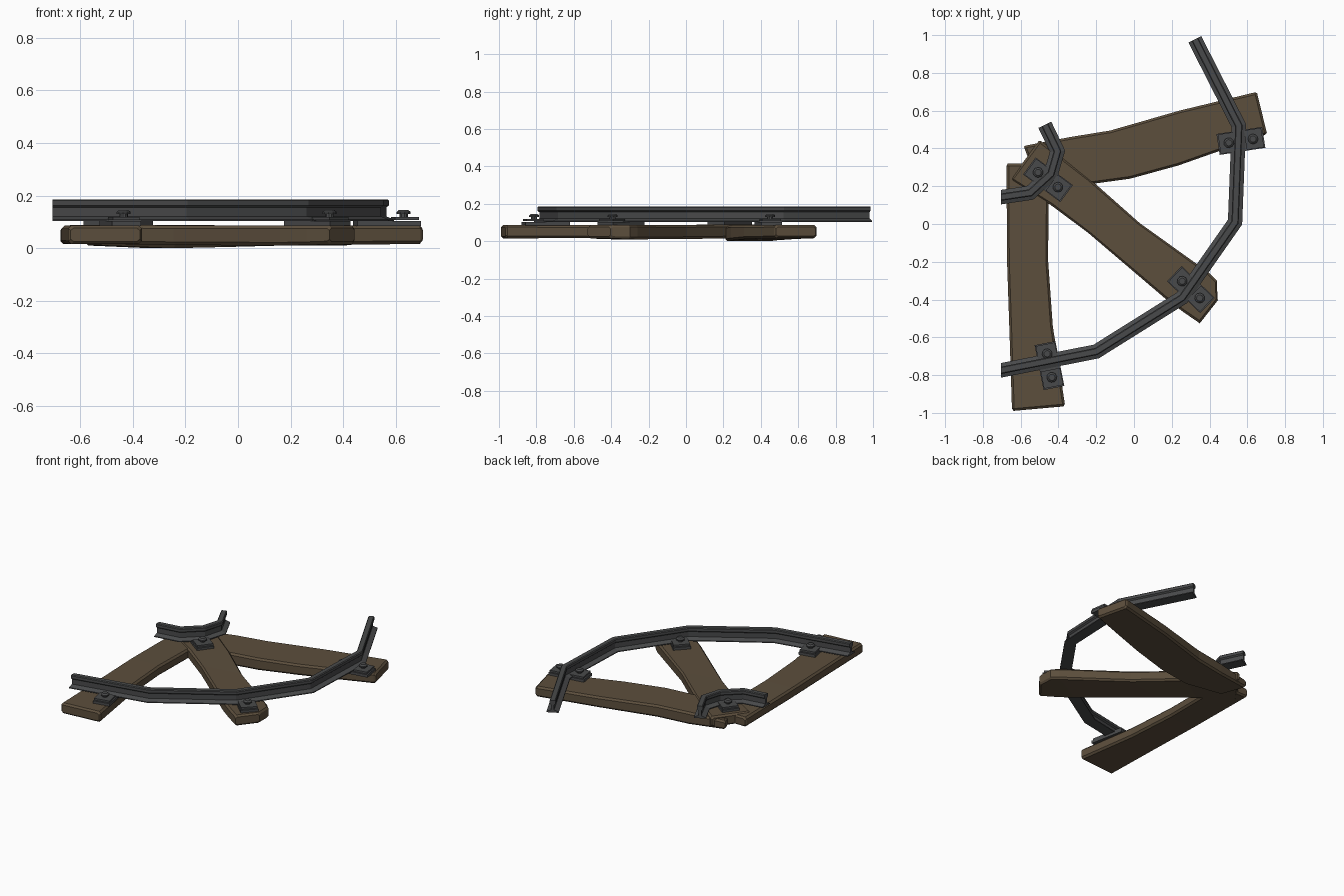
import bpy, bmesh, math
from mathutils import Vector, Matrix

if "Cube" in bpy.data.objects:
    bpy.data.objects.remove(bpy.data.objects["Cube"])


def material(name, color):
    m = bpy.data.materials.new(name)
    m.diffuse_color = color
    m.use_nodes = True
    m.node_tree.nodes["Principled BSDF"].inputs["Base Color"].default_value = m.diffuse_color
    return m


WOOD = material("weathered_wood", (0.107, 0.077, 0.046, 1))
IRON = material("dark_iron", (0.066, 0.068, 0.07, 1))


def finish(bm, name, mat):
    bmesh.ops.recalc_face_normals(bm, faces=bm.faces)
    me = bpy.data.meshes.new(name)
    bm.to_mesh(me)
    bm.free()
    ob = bpy.data.objects.new(name, me)
    me.materials.append(mat)
    bpy.context.collection.objects.link(ob)
    return ob


def loft(bm, rings):
    """Skin closed rings of points and cap both ends."""
    vs = [[bm.verts.new(p) for p in r] for r in rings]
    n = len(vs[0])
    for a, b in zip(vs, vs[1:]):
        for i in range(n):
            j = (i + 1) % n
            bm.faces.new((a[i], a[j], b[j], b[i]))
    bm.faces.new(vs[0])
    bm.faces.new(vs[-1])


def plank(name, stations):
    """Stations: left xy, right xy, bottom z, top z."""
    bm = bmesh.new()
    rings = []
    for lx, ly, rx, ry, z0, z1 in stations:
        l, r = Vector((lx, ly, 0)), Vector((rx, ry, 0))
        side = (r - l).normalized()
        up = Vector((0, 0, 1))
        c = 0.012
        rings.append([l + side * c + up * z0, l + up * (z0 + c), l + up * (z1 - c), l + side * c + up * z1,
                      r - side * c + up * z1, r + up * (z1 - c), r + up * (z0 + c), r - side * c + up * z0])
    # worn end faces: short tapered rings
    for end, nxt in ((0, 1), (-1, -2)):
        ring = rings[end]
        mid = sum(ring, Vector()) / 8
        inward = (sum(rings[nxt], Vector()) / 8 - mid).normalized() * 0.012
        cap = [mid + Vector(((p - mid).x * 0.94, (p - mid).y * 0.94, (p - mid).z * 0.7)) for p in ring]
        rings[end] = [p + inward for p in ring]
        if end == 0:
            first = cap
        else:
            last = cap
    loft(bm, [first] + rings + [last])
    return finish(bm, name, WOOD)


plank("left_sleeper", [
    (-0.675, 0.32, -0.45, 0.32, 0.015, 0.080),
    (-0.672, -0.20, -0.455, -0.19, 0.018, 0.086),
    (-0.660, -0.55, -0.43, -0.54, 0.017, 0.086),
    (-0.645, -0.99, -0.365, -0.965, 0.015, 0.087)])
plank("middle_sleeper", [
    (-0.655, 0.235, -0.50, 0.445, 0.015, 0.088),
    (-0.44, 0.10, -0.23, 0.235, 0.015, 0.089),
    (-0.245, -0.045, 0.03, 0.005, 0.012, 0.086),
    (0.16, -0.39, 0.40, -0.26, 0.010, 0.087),
    (0.26, -0.465, 0.44, -0.30, 0.012, 0.087),
    (0.345, -0.53, 0.447, -0.40, 0.015, 0.087)])
plank("right_sleeper", [
    (-0.585, 0.415, -0.52, 0.24, 0.010, 0.070),
    (-0.34, 0.46, -0.24, 0.21, 0.000, 0.082),
    (-0.125, 0.495, -0.02, 0.24, 0.005, 0.086),
    (0.24, 0.60, 0.235, 0.31, 0.012, 0.086),
    (0.65, 0.70, 0.705, 0.475, 0.016, 0.087)])

# rail cross-section, left half mirrored
HALF = [(0.038, 0.103), (0.038, 0.109), (0.009, 0.121), (0.009, 0.155), (0.019, 0.163), (0.019, 0.181), (0.014, 0.186)]
PROFILE = HALF + [(-o, z) for o, z in reversed(HALF)]


def rail(name, path, last_dir):
    pts = [Vector(p) for p in path]
    dirs = [(b - a).normalized() for a, b in zip(pts, pts[1:])]
    rings = []
    for i, p in enumerate(pts):
        a = dirs[max(i - 1, 0)]
        b = dirs[min(i, len(dirs) - 1)]
        t = Vector(last_dir) if i == len(pts) - 1 else (a + b).normalized()
        n = Vector((-t.y, t.x)) / a.dot(t)
        rings.append([(p.x + n.x * o, p.y + n.y * o, z) for o, z in PROFILE])
    bm = bmesh.new()
    loft(bm, rings)
    return finish(bm, name, IRON)


rail("outer_rail", [(0.322, 0.978), (0.555, 0.52), (0.535, 0.01), (0.255, -0.39), (-0.20, -0.675), (-0.705, -0.775)], (-1, 0))
rail("inner_rail", [(-0.472, 0.525), (-0.405, 0.385), (-0.44, 0.265), (-0.55, 0.165), (-0.705, 0.142)], (-1, 0))


def box(bm, size, center):
    bmesh.ops.create_cube(bm, size=1, matrix=Matrix.Translation(center) @ Matrix.Diagonal((*size, 1)))


def fastening(name, a, b):
    """Base plate, two clips and two bolts; a and b are bolt positions."""
    a, b = Vector(a), Vector(b)
    d = b - a
    h = d.length / 2
    bm = bmesh.new()
    box(bm, (2 * h + 0.115, 0.112, 0.019), (0, 0, 0.0945))
    for s in (-1, 1):
        box(bm, (0.092, 0.104, 0.012), (s * (h + 0.005), 0, 0.113))
        x = s * h
        for r1, r2, z0, z1 in ((0.016, 0.016, 0.115, 0.134), (0.027, 0.027, 0.130, 0.138), (0.027, 0.017, 0.138, 0.146)):
            bmesh.ops.create_cone(bm, cap_ends=True, segments=10, radius1=r1, radius2=r2, depth=z1 - z0,
                                  matrix=Matrix.Translation((x, 0, (z0 + z1) / 2)))
    m = (a + b) / 2
    bm.transform(Matrix.Translation((m.x, m.y, 0)) @ Matrix.Rotation(math.atan2(d.y, d.x), 4, 'Z'))
    finish(bm, name, IRON)


for i, (a, b) in enumerate([((-0.46, -0.687), (-0.435, -0.812)), ((0.255, -0.303), (0.348, -0.392)),
                            ((0.502, 0.43), (0.63, 0.45)), ((-0.508, 0.273), (-0.403, 0.195))]):
    fastening(f"rail_fastening_{i + 1}", a, b)
